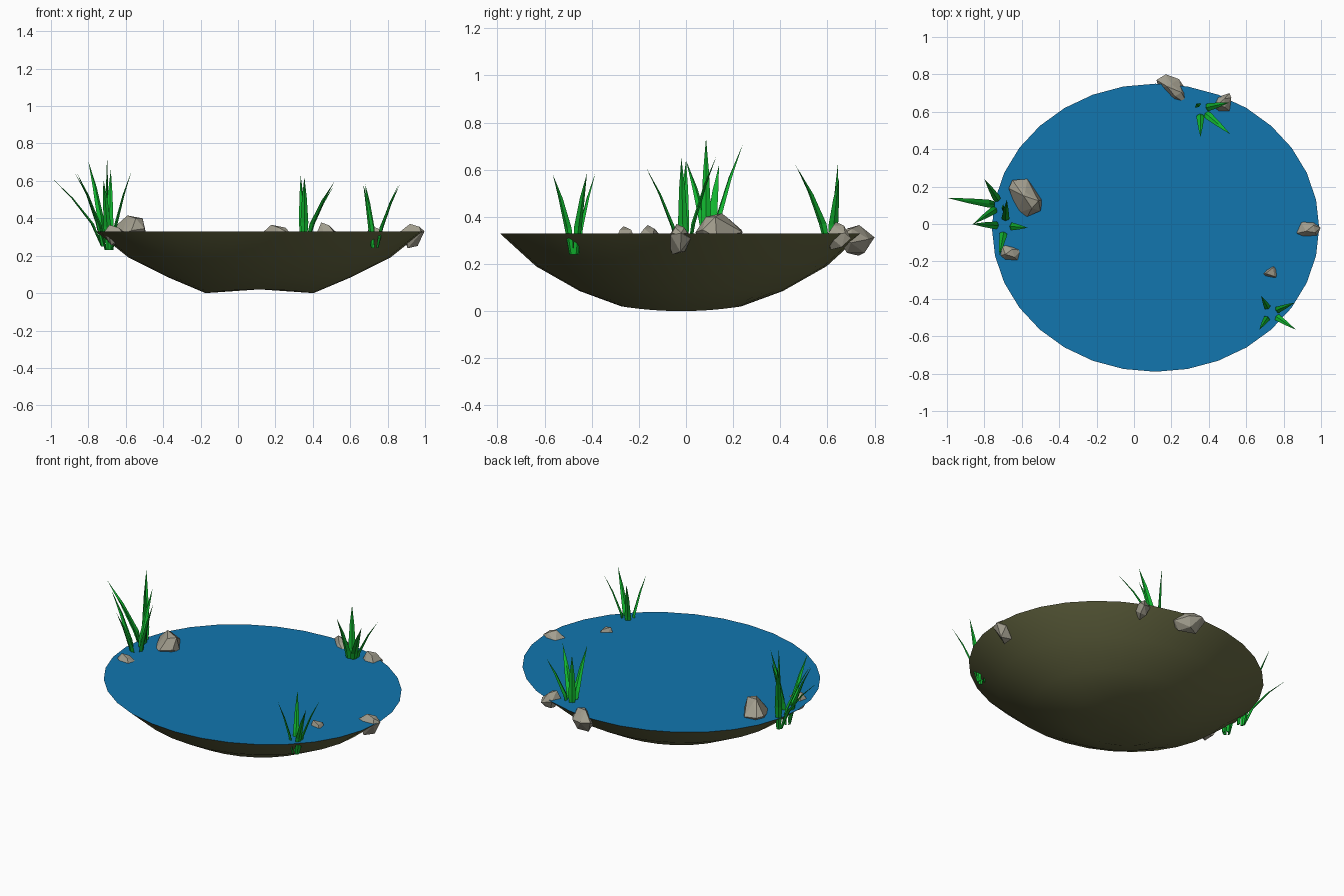
import bpy, bmesh, math
from mathutils import Vector

if "Cube" in bpy.data.objects:
    bpy.data.objects.remove(bpy.data.objects["Cube"])

CX, CY, RX, RY, RIM, N = 0.115, -0.02, 0.875, 0.77, 0.33, 32


def material(name, rgb):
    m = bpy.data.materials.new(name)
    m.diffuse_color = (*rgb, 1)
    m.use_nodes = True
    m.node_tree.nodes["Principled BSDF"].inputs["Base Color"].default_value = m.diffuse_color
    return m


SOIL = material("soil", (0.135, 0.14, 0.055))
WATER = material("water", (0.006, 0.18, 0.43))
STONE = material("stone", (0.36, 0.34, 0.27))
GRASS = material("grass", (0.006, 0.50, 0.03))


def finish(name, bm, mat, smooth=False):
    bmesh.ops.recalc_face_normals(bm, faces=bm.faces)
    me = bpy.data.meshes.new(name)
    bm.to_mesh(me)
    bm.free()
    for p in me.polygons:
        p.use_smooth = smooth
    me.materials.append(mat)
    ob = bpy.data.objects.new(name, me)
    bpy.context.collection.objects.link(ob)
    return ob


def ring(bm, f, z, sag=0.0):
    out = []
    for i in range(N):
        a = 2 * math.pi * i / N
        out.append(bm.verts.new((CX + RX * f * math.cos(a), CY + RY * f * math.sin(a),
                                 z + sag * math.sin(a) ** 2)))
    return out


def bridge(bm, a, b):
    n = len(a)
    for i in range(n):
        bm.faces.new((a[i], a[(i + 1) % n], b[(i + 1) % n], b[i]))


# Basin: shallow elliptical bowl with a slightly raised floor centre
bm = bmesh.new()
rings = [ring(bm, 1, RIM), ring(bm, 0.8, 0.19), ring(bm, 0.56, 0.085), ring(bm, 0.33, 0.0, 0.02)]
for a, b in zip(rings, rings[1:]):
    bridge(bm, a, b)
mid = bm.verts.new((CX, CY, 0.02))
for i in range(N):
    bm.faces.new((rings[-1][i], rings[-1][(i + 1) % N], mid))
basin = finish("basin", bm, SOIL, True)
if basin.data.polygons[0].normal.z > 0:
    basin.data.flip_normals()

# Water surface
bm = bmesh.new()
bm.faces.new(ring(bm, 1, RIM))
water = finish("water_surface", bm, WATER)
if water.data.polygons[0].normal.z < 0:
    water.data.flip_normals()


# Rocks: faceted hulls over a plan outline; crest = shift and scale of the top
def rock(name, outline, z0, z1, crest=(0, 0), widest=0.5):
    bm = bmesh.new()
    c = sum((Vector(p) for p in outline), Vector((0, 0))) / len(outline)
    for i, p in enumerate(outline):
        d = Vector(p) - c
        wob = (0.10, -0.08, 0.04)[i % 3] * (z1 - z0)
        bm.verts.new((*p, z0 + widest * (z1 - z0) + wob))
        if i % 2 == 0:
            q = c + d * 0.45 + Vector(crest)
            bm.verts.new((*q, z1 - (0.015 if i else 0)))
        else:
            q = c + d * 0.55 - Vector(crest) * 0.5
            bm.verts.new((*q, z0 + (0.012 if i > 1 else 0)))
    res = bmesh.ops.convex_hull(bm, input=bm.verts)
    loose = [v for v in bm.verts if not v.link_faces]
    bmesh.ops.delete(bm, geom=loose, context='VERTS')
    finish(name, bm, STONE)


rock("rock_back", [(0.12, 0.77), (0.13, 0.73), (0.21, 0.655), (0.285, 0.64), (0.29, 0.70),
                   (0.24, 0.775), (0.17, 0.80)], 0.235, 0.365, (0.01, -0.01))
rock("rock_back_right", [(0.425, 0.625), (0.46, 0.59), (0.515, 0.60), (0.52, 0.675),
                         (0.51, 0.70), (0.45, 0.68)], 0.26, 0.378, (-0.01, 0))
rock("rock_left_large", [(-0.67, 0.19), (-0.62, 0.06), (-0.57, 0.04), (-0.50, 0.07),
                         (-0.49, 0.13), (-0.57, 0.24), (-0.65, 0.235)], 0.24, 0.415, (0.03, -0.01))
rock("rock_left_small", [(-0.72, -0.17), (-0.69, -0.21), (-0.61, -0.205), (-0.60, -0.14),
                         (-0.64, -0.11), (-0.71, -0.10)], 0.255, 0.365, (0, 0))
rock("rock_right", [(0.87, -0.05), (0.90, -0.08), (0.98, -0.065), (0.997, -0.02),
                    (0.96, 0.02), (0.89, 0.015)], 0.24, 0.37, (0.015, 0), 0.6)
rock("rock_front_right", [(0.68, -0.27), (0.70, -0.305), (0.785, -0.305), (0.79, -0.26),
                          (0.77, -0.20), (0.72, -0.22)], 0.195, 0.36, (-0.01, 0))


# Grass: each blade is a tapered, outward bending diamond section
def blade(bm, root, tip, width):
    root, tip = Vector(root), Vector(tip)
    lean = Vector((tip.x - root.x, tip.y - root.y, 0))
    out = lean.normalized() if lean.length > 0.01 else Vector((1, 0, 0))
    side = out.cross(Vector((0, 0, 1)))
    prev = None
    for t, w in ((0, 0.6), (0.33, 1.0), (0.7, 0.6)):
        p = root + lean * t ** 1.5 + Vector((0, 0, (tip.z - root.z) * t))
        h = side * width * w / 2
        k = out * width * w * 0.2
        cur = [bm.verts.new(p + o) for o in (h, k, -h, -k)]
        if prev:
            bridge(bm, prev, cur)
        else:
            bm.faces.new(cur)
        prev = cur
    end = bm.verts.new(tip)
    for i in range(4):
        bm.faces.new((prev[i], prev[(i + 1) % 4], end))


def clump(name, root, tips, width=0.042):
    bm = bmesh.new()
    for t in tips:
        d = Vector((t[0] - root[0], t[1] - root[1], 0))
        r = Vector(root) + d.normalized() * 0.018
        blade(bm, r, t, width)
    finish(name, bm, GRASS)


clump("grass_left_back", (-0.71, 0.10, 0.25),
      [(-1.0, 0.14, 0.62), (-0.80, 0.24, 0.705), (-0.86, 0.0, 0.64), (-0.70, 0.085, 0.735)])
clump("grass_left_front", (-0.69, -0.01, 0.23),
      [(-0.87, 0.0, 0.64), (-0.57, -0.02, 0.65), (-0.72, -0.17, 0.61), (-0.68, 0.13, 0.66)])
clump("grass_back", (0.355, 0.615, 0.26),
      [(0.355, 0.465, 0.62), (0.515, 0.48, 0.595), (0.51, 0.65, 0.57), (0.335, 0.645, 0.63)])
clump("grass_front_right", (0.73, -0.475, 0.24),
      [(0.68, -0.385, 0.585), (0.865, -0.565, 0.58), (0.86, -0.42, 0.585), (0.67, -0.565, 0.58)],
      0.036)
